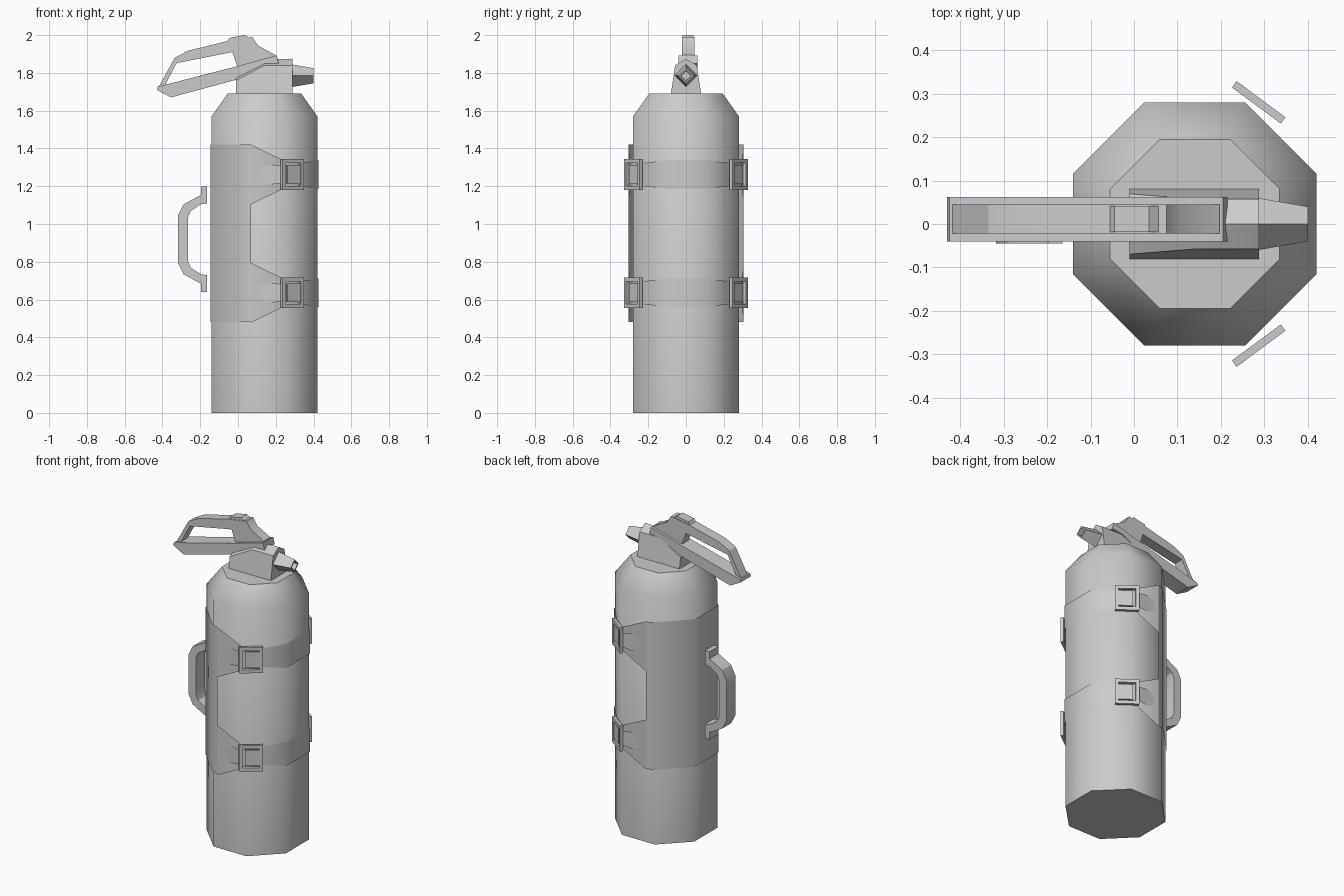
import bpy, bmesh
from math import cos, sin, pi, radians

if "Cube" in bpy.data.objects:
    bpy.data.objects.remove(bpy.data.objects["Cube"])


def make(name, verts, faces, angle=30):
    bm = bmesh.new()
    vs = [bm.verts.new(v) for v in verts]
    for f in faces:
        bm.faces.new([vs[i] for i in f])
    bmesh.ops.recalc_face_normals(bm, faces=bm.faces)
    mesh = bpy.data.meshes.new(name)
    bm.to_mesh(mesh)
    bm.free()
    ob = bpy.data.objects.new(name, mesh)
    bpy.context.collection.objects.link(ob)
    bpy.ops.object.select_all(action='DESELECT')
    ob.select_set(True)
    bpy.context.view_layer.objects.active = ob
    bpy.ops.object.shade_smooth_by_angle(angle=radians(angle))
    return ob


def loft(name, rings, cyclic=False, angle=30):
    """Skin matching rings; ends are capped, or joined when cyclic."""
    n, m = len(rings[0]), len(rings)
    verts = [p for r in rings for p in r]
    faces = []
    for k in range(m if cyclic else m - 1):
        a, b = k * n, (k + 1) % m * n
        faces += [(a + i, a + (i + 1) % n, b + (i + 1) % n, b + i) for i in range(n)]
    if not cyclic:
        faces += [tuple(range(n)), tuple(range((m - 1) * n, m * n))]
    return make(name, verts, faces, angle)


def slab(name, outline, y0, y1):
    """Side outline (x, z) extruded through y."""
    return loft(name, [[(x, y, z) for x, z in outline] for y in (y0, y1)])


def sheet(name, columns):
    """Thin fabric strip from columns (x, y, z_low, z_high)."""
    verts = [p for x, y, lo, hi in columns for p in ((x, y, lo), (x, y, hi))]
    faces = [(2 * i, 2 * i + 2, 2 * i + 3, 2 * i + 1) for i in range(len(columns) - 1)]
    return make(name, verts, faces, 50)


# eight-sided tank with shoulder
def octagon(apothem, z):
    r = apothem / cos(pi / 8)
    return [(0.14 + r * cos(pi / 8 + i * pi / 4), r * sin(pi / 8 + i * pi / 4), z)
            for i in range(8)]


loft("tank", [octagon(0.28, 0), octagon(0.28, 1.57), octagon(0.195, 1.69)], angle=50)

# fabric panel around the back half
half = [(0.07, -0.305), (0.023, -0.287), (-0.146, -0.117)]
path = half + [(x, -y) for x, y in reversed(half)]
sheet("back_panel", [(x, y, 0.48, 1.42) for x, y in path])

# straps, buckles and loose strap ends
for zc, label in ((1.262, "upper"), (0.636, "lower")):
    half = [(0.07, -0.305, 0.158), (0.235, -0.297, 0.077),
            (0.34, -0.206, 0.062), (0.425, -0.117, 0.076)]
    cols = half + [(x, -y, h) for x, y, h in reversed(half)]
    sheet(label + "_strap", [(x, y, zc - h, zc + h) for x, y, h in cols])

    for s, side in ((-1, "front"), (1, "rear")):
        def place(u, n, z):
            return (0.287 + 0.804 * u + 0.594 * n, s * (0.28 - 0.594 * u + 0.804 * n), zc + z)

        def rect(u0, u1, h, n):
            return [place(u0, n, -h), place(u1, n, -h), place(u1, n, h), place(u0, n, h)]

        tag = label + "_" + side
        loft(tag + "_buckle", [rect(-0.07, 0.07, 0.082, 0.009), rect(-0.07, 0.07, 0.082, -0.009),
                               rect(-0.05, 0.05, 0.06, -0.009), rect(-0.05, 0.05, 0.06, 0.009)],
             cyclic=True)
        loft(tag + "_buckle_plate", [rect(-0.033, 0.05, 0.05, 0.004), rect(-0.033, 0.05, 0.05, -0.006)])
        sheet(tag + "_strap_end", [(x, s * y, zc - h, zc + h) for x, y, h in
                                   ((0.105, 0.307, 0.032), (0.16, 0.307, 0.055), (0.235, 0.31, 0.045))])

# carrying handle on the panel
upper = [(-0.165, 0.25), (-0.165, 0.285), (-0.165, 0.285), (-0.2, 0.285), (-0.2, 0.235),
         (-0.29, 0.18), (-0.32, 0.125)]
upper = [(-0.165, 0.19), (-0.165, 0.28), (-0.197, 0.28), (-0.197, 0.235), (-0.288, 0.185), (-0.318, 0.125)]
inner = [(-0.265, 0.115), (-0.25, 0.15), (-0.197, 0.185)]
outline = [(x, 0.919 + z) for x, z in upper]
outline += [(x, 0.919 - z) for x, z in reversed(upper)]
outline += [(x, 0.919 - z) for x, z in reversed(inner)]
outline += [(x, 0.919 + z) for x, z in inner]
slab("carry_handle", outline, -0.045, 0.045)

# valve block with a ridged roof
rings = []
for x, eave, ridge in ((-0.01, 1.76, 1.79), (0.14, 1.84, 1.87), (0.288, 1.84, 1.875)):
    w = 0.08 - (eave - 1.69) * 0.15
    rings.append([(x, -0.08, 1.69), (x, 0.08, 1.69), (x, w, eave), (x, 0, ridge), (x, -w, eave)])
loft("valve_block", rings)


# four-sided hollow nozzle
def diamond(x, r):
    return [(x, r, 1.785), (x, 0, 1.785 + r), (x, -r, 1.785), (x, 0, 1.785 - r)]


loft("nozzle", [diamond(0.285, 0.06), diamond(0.4, 0.04), diamond(0.4, 0.029), diamond(0.34, 0.027)])

# squeeze lever: wide lower bar, narrow grip loop, thumb pad
slab("lever_bar", [(-0.43, 1.71), (-0.355, 1.67), (-0.005, 1.765), (0.14, 1.84), (0.215, 1.85),
                   (0.205, 1.893), (-0.005, 1.835), (-0.425, 1.727)], -0.04, 0.062)
slab("lever_grip", [(-0.42, 1.725), (-0.335, 1.88), (-0.265, 1.917), (-0.05, 1.97), (0.075, 1.99),
                    (0.105, 1.945), (0.197, 1.895), (0.197, 1.87), (-0.005, 1.82), (-0.005, 1.837),
                    (-0.03, 1.91), (-0.325, 1.852), (-0.385, 1.737), (-0.385, 1.725)],
     -0.022, 0.045)
slab("thumb_pad", [(-0.058, 1.965), (-0.045, 1.985), (0.035, 2.0), (0.06, 1.985), (0.05, 1.97)],
     -0.018, 0.041)
